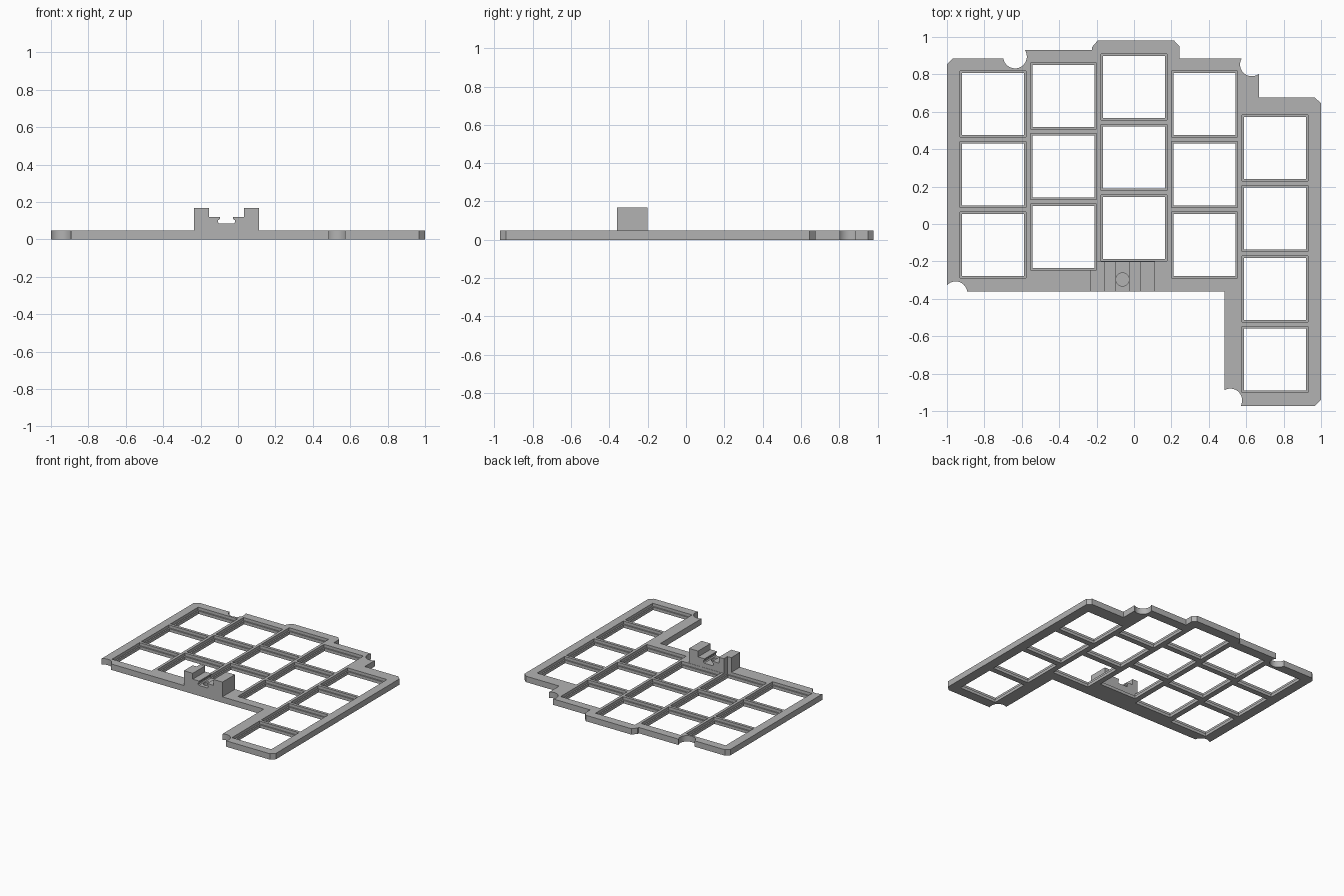
import bpy, bmesh
from mathutils import Matrix, Vector

cube = bpy.data.objects.get("Cube")
if cube:
    bpy.data.objects.remove(cube, do_unlink=True)

grey = bpy.data.materials.new("plain grey")
grey.use_nodes = True
COLOUR = (0.45, 0.45, 0.45, 1)
grey.diffuse_color = COLOUR
grey.node_tree.nodes["Principled BSDF"].inputs["Base Color"].default_value = COLOUR

THICK, LIP = 0.048, 0.024
PITCH, POCKET, OPENING = 0.377, 0.354, 0.332


def finish(bm, name):
    bmesh.ops.recalc_face_normals(bm, faces=bm.faces)
    mesh = bpy.data.meshes.new(name)
    bm.to_mesh(mesh)
    bm.free()
    mesh.materials.append(grey)
    obj = bpy.data.objects.new(name, mesh)
    bpy.context.collection.objects.link(obj)
    return obj


def prism(name, points, along):
    """Extrude a closed 3D outline along a vector."""
    bm = bmesh.new()
    face = bm.faces.new([bm.verts.new(p) for p in points])
    out = bmesh.ops.extrude_face_region(bm, geom=[face])
    moved = [v for v in out["geom"] if isinstance(v, bmesh.types.BMVert)]
    bmesh.ops.translate(bm, verts=moved, vec=Vector(along))
    return finish(bm, name)


def boxes(name, centres, size, z0, z1):
    bm = bmesh.new()
    for x, y in centres:
        m = Matrix.Translation((x, y, (z0 + z1) / 2)) @ Matrix.Diagonal((size, size, z1 - z0, 1))
        bmesh.ops.create_cube(bm, size=1, matrix=m)
    return finish(bm, name)


def cylinders(name, centres, radius, z0, z1):
    bm = bmesh.new()
    for x, y in centres:
        bmesh.ops.create_cone(bm, cap_ends=True, segments=48, radius1=radius, radius2=radius,
                              depth=z1 - z0, matrix=Matrix.Translation((x, y, (z0 + z1) / 2)))
    return finish(bm, name)


def cut(obj, cutters):
    for c in cutters:
        mod = obj.modifiers.new(c.name, "BOOLEAN")
        mod.operation, mod.solver, mod.object = "DIFFERENCE", "EXACT", c
    graph = bpy.context.evaluated_depsgraph_get()
    mesh = bpy.data.meshes.new_from_object(obj.evaluated_get(graph))
    obj.modifiers.clear()
    obj.data = mesh


# Stepped plate outline with chamfered corners
outline = [(-1, -0.36), (0.483, -0.36), (0.483, -0.972), (0.968, -0.972), (1, -0.94),
           (1, 0.645), (0.968, 0.675), (0.668, 0.675), (0.668, 0.885), (0.243, 0.885),
           (0.243, 0.95), (0.215, 0.98), (-0.195, 0.98), (-0.225, 0.945), (-0.225, 0.93),
           (-0.636, 0.93), (-0.636, 0.885), (-0.97, 0.885), (-1, 0.855)]
plate = prism("switch_plate", [(x, y, 0) for x, y in outline], (0, 0, THICK))

# Staggered columns of square openings: (top centre, count)
columns = [(0.642, 3), (0.685, 3), (0.733, 3), (0.642, 3), (0.406, 4)]
cells = [((i - 2) * PITCH, top - j * PITCH)
         for i, (top, count) in enumerate(columns) for j in range(count)]
openings = boxes("opening_cutter", cells, OPENING, -0.1, 0.1)
pockets = boxes("pocket_cutter", cells, POCKET, LIP, 0.3)

# Round screw scoops on the rim, plus the square corner beside one of them
scoops = cylinders("scoop_cutter", [(-0.636, 0.895), (0.63, 0.853), (0.515, -0.943),
                                    (-0.954, -0.37)], 0.063, -0.1, 0.1)
corner = prism("corner_cutter", [(0.583, 0.853, -0.1), (0.7, 0.803, -0.1),
                                 (0.7, 0.95, -0.1), (0.583, 0.95, -0.1)], (0, 0, 0.2))
cut(plate, [openings, pockets, scoops, corner])

# Stepped bracket with an undercut slot, mirrored about its centre
CX = -0.0615
half = [(0.1735, THICK), (0.1735, 0.168), (0.0935, 0.168), (0.0935, 0.12), (0.036, 0.12),
        (0.036, 0.11), (0.045, 0.102), (0.045, 0.092), (0.038, 0.084)]
profile = half + [(-x, z) for x, z in reversed(half)]
bracket = prism("bracket", [(CX + x, -0.36, z) for x, z in profile], (0, 0.16, 0))
pin_hole = cylinders("pin_hole_cutter", [(CX, -0.297)], 0.035, 0.055, 0.1)
cut(bracket, [pockets, pin_hole])

for helper in (openings, pockets, scoops, corner, pin_hole):
    bpy.data.objects.remove(helper, do_unlink=True)

# Smooth the scoops, keep every other edge sharp
bpy.ops.object.select_all(action="DESELECT")
for obj in (plate, bracket):
    obj.select_set(True)
bpy.context.view_layer.objects.active = plate
bpy.ops.object.shade_smooth_by_angle(angle=0.4)
